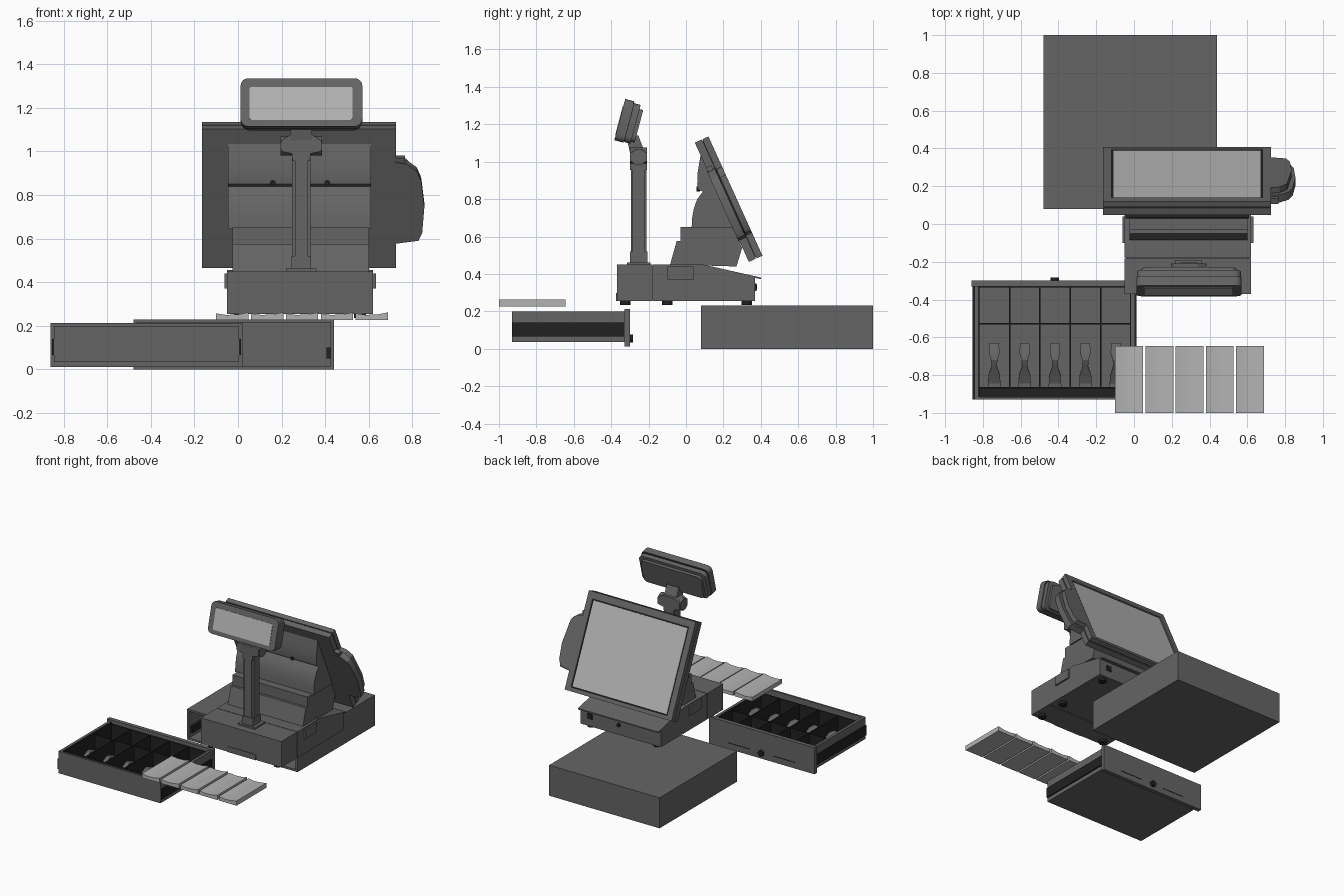
import bpy, bmesh, math
from mathutils import Vector, Matrix

cube = bpy.data.objects.get("Cube")
if cube:
    bpy.data.objects.remove(cube, do_unlink=True)


def material(name, value):
    m = bpy.data.materials.new(name)
    m.use_nodes = True
    col = (value, value, value, 1)
    m.diffuse_color = col
    m.node_tree.nodes["Principled BSDF"].inputs["Base Color"].default_value = col
    return m


GREY = material("dark grey plastic", 0.13)
LIGHT = material("light grey", 0.45)
BLACK = material("black", 0.015)


def finish(name, bm, mat):
    bmesh.ops.recalc_face_normals(bm, faces=bm.faces)
    for f in bm.faces:
        f.smooth = True
    for e in bm.edges:
        e.smooth = e.is_manifold and e.calc_face_angle(0) < math.radians(28)
    mesh = bpy.data.meshes.new(name)
    bm.to_mesh(mesh)
    bm.free()
    mesh.materials.append(mat)
    ob = bpy.data.objects.new(name, mesh)
    bpy.context.collection.objects.link(ob)
    return ob


def prism(name, ring, offset, mat):
    bm = bmesh.new()
    a = [bm.verts.new(p) for p in ring]
    b = [bm.verts.new(Vector(p) + Vector(offset)) for p in ring]
    n = len(a)
    bm.faces.new(a)
    bm.faces.new(b[::-1])
    for i in range(n):
        j = (i + 1) % n
        bm.faces.new((a[i], b[i], b[j], a[j]))
    return finish(name, bm, mat)


def box(name, x0, x1, y0, y1, z0, z1, mat=GREY):
    ring = [(x0, y0, z0), (x1, y0, z0), (x1, y1, z0), (x0, y1, z0)]
    return prism(name, ring, (0, 0, z1 - z0), mat)


def side(name, profile, x0, x1, mat=GREY):
    return prism(name, [(x0, y, z) for y, z in profile], (x1 - x0, 0, 0), mat)


def cyl(name, centre, axis, r, h, mat=BLACK, seg=24):
    bm = bmesh.new()
    rot = Vector((0, 0, 1)).rotation_difference(Vector(axis)).to_matrix().to_4x4()
    bmesh.ops.create_cone(bm, cap_ends=True, segments=seg, radius1=r, radius2=r,
                          depth=h, matrix=Matrix.Translation(centre) @ rot)
    return finish(name, bm, mat)


class Tilted:
    """Sloping plane: x across, v along the slope, d out of the face."""
    def __init__(self, y, z, v, n):
        self.o = Vector((0, y, z))
        self.v = Vector((0, *v)).normalized()
        self.n = Vector((0, *n)).normalized()

    def plate(self, name, outline, d0, d1, mat=GREY):
        ring = [self.o + Vector((x, 0, 0)) + self.v * v + self.n * d0 for x, v in outline]
        return prism(name, ring, self.n * (d1 - d0), mat)


def rect(x0, x1, v0, v1, r=0):
    if not r:
        return [(x0, v0), (x1, v0), (x1, v1), (x0, v1)]
    pts = []
    corners = [(x1 - r, v1 - r), (x0 + r, v1 - r), (x0 + r, v0 + r), (x1 - r, v0 + r)]
    for q, (cx, cv) in enumerate(corners):
        for k in range(5):
            t = (q + k / 4) * math.pi / 2
            pts.append((cx + r * math.cos(t), cv + r * math.sin(t)))
    return pts


# Cash drawer housing, open at the front
box("housing_top", -.48, .44, .08, 1, .215, .23)
box("housing_bottom", -.48, .44, .08, 1, 0, .015)
box("housing_back", -.48, .44, .985, 1, .015, .215)
for s in (-1, 1):
    wall, rail = -.02 + s * .4525, -.02 + s * .436
    box("housing_side", wall - .0075, wall + .0075, .08, .985, .015, .215)
    box("housing_rail", rail - .009, rail + .009, .1, .9, .05, .1, BLACK)

# Pulled-out drawer
box("drawer_floor", -.845, .005, -.93, -.33, .035, .05)
box("drawer_end", -.845, .005, -.93, -.915, .05, .2)
box("drawer_panel", -.86, .02, -.33, -.3, .012, .212)
for x in (-.835, -.005):
    s = 1 if x > -.4 else -1
    box("drawer_side", x - .01, x + .01, -.915, -.33, .05, .2)
    box("drawer_side_liner", x - s * .013 - .003, x - s * .013 + .003,
        -.915, -.33, .05, .195, BLACK)
    box("drawer_rail", x + s * .014 - .005, x + s * .014 + .005, -.93, -.33, .065, .14, BLACK)
    box("panel_groove", -.42 + s * .19 - .09, -.42 + s * .19 + .09, -.302, -.298, .055, .06, BLACK)
cyl("drawer_lock", (-.42, -.295, .055), (0, 1, 0), .022, .024)

# Cash tray with dividers
box("tray_floor", -.82, -.015, -.87, -.33, .05, .065)
box("tray_trough", -.82, -.015, -.915, -.87, .05, .055, BLACK)
box("tray_cross_divider", -.82, -.015, -.533, -.525, .065, .18, BLACK)
for y in (-.87, -.336):
    box("tray_end_liner", -.82, -.015, y, y + .006, .055, .185, BLACK)
for i in range(1, 5):
    x = -.82 + i * .161
    box("tray_divider", x - .004, x + .004, -.87, -.33, .065, .185, BLACK)

# Note clips
CLIP = [(-.865, .034, .075), (-.8, .03, .1), (-.755, .014, .13),
        (-.72, .017, .145), (-.68, .028, .14), (-.63, .024, .12)]
for i in range(5):
    cx = -.74 + i * .161
    bm = bmesh.new()
    rows = [[bm.verts.new((cx + s * w, y, z)) for s in (-1, 1)] for y, w, z in CLIP]
    for (a, b), (c, d) in zip(rows, rows[1:]):
        bm.faces.new((a, b, d, c))
    clip = finish("note_clip", bm, GREY)
    clip.modifiers.new("thickness", "SOLIDIFY").thickness = .008
    box("clip_hinge", cx - .034, cx + .034, -.864, -.845, .065, .09)

# Row of light stacks beside the drawer
for i in range(5):
    x, w = -.1 + i * .16, .148
    outline = [(0, .226), (w, .226), (w, .262), (.1, .252), (.045, .25), (0, .257)]
    prism("note_stack", [(x + u, -1, z) for u, z in outline], (0, .355, 0), LIGHT)

# Terminal base
box("base_front", -.05, .62, -.37, -.182, .255, .45)
side("base_rear", [(-.178, .255), (.37, .255), (.37, .385), (.08, .45), (-.178, .45)], -.05, .62)
box("base_seam", -.046, .616, -.183, -.177, .26, .446, BLACK)
side("base_lip", [(.07, .455), (.4, .381), (.4, .372), (.07, .446)], -.05, .62)
prism("base_front_tab", [(.165, -.375, .255), (.41, -.375, .255), (.41, -.375, .285),
                         (.395, -.375, .297), (.18, -.375, .297), (.165, -.375, .285)],
      (0, .006, 0), GREY)
box("base_port", .52, .56, .368, .376, .31, .35, BLACK)
cyl("base_button", (.3, .372, .33), (0, 1, 0), .014, .016)
for x in (-.055, .625):
    box("base_side_lug", x - .007, x + .007, -.1, .04, .37, .44)
for x in (.01, .56):
    for y in (-.325, -.1, .325):
        cyl("base_foot", (x, y, .245), (0, 0, 1), .028, .02)

# Terminal body
side("body_lower", [(-.085, .45), (-.05, .575), (-.03, .575), (-.03, .65),
                    (.25, .65), (.3, .54), (.27, .44)], -.025, .6)
side("body_upper", [(.03, .645), (.033, .7), (.042, .75), (.06, .8), (.09, .84), (.065, .85),
                    (.06, .88), (.062, .94), (.078, 1.035), (.252, .645)], -.045, .61)
for x in (.16, .41):
    cyl("body_screw", (x, .065, .855), (0, 1, 0), .013, .02)

# Monitor
mon = Tilted(.12, 1.135, (.29, -.64), (.64, .29))
X0, X1, L = -.165, .725, .7
mon.plate("monitor_rear_shell", rect(X0, X1, 0, L), -.08, -.04)
mon.plate("monitor_gap", rect(X0 + .008, X1 - .008, .008, L - .008), -.04, -.034, BLACK)
mon.plate("monitor_core", rect(X0, X1, 0, L), -.034, -.014)
for name, r in (("top", rect(X0, X1, 0, .05)), ("bottom", rect(X0, X1, .672, L)),
                ("right", rect(X0, -.12, .05, .672)), ("left", rect(.68, X1, .05, .672))):
    mon.plate("bezel_" + name, r, -.014, 0)
mon.plate("screen_edge", rect(-.12, .68, .05, .672), -.014, -.009, BLACK)
mon.plate("screen", rect(-.112, .672, .058, .664), -.009, -.005, LIGHT)

# Card reader on the monitor's side
mon.plate("card_reader", [(.72, .165), (.775, .175), (.82, .21), (.84, .26), (.855, .39),
                          (.845, .52), (.828, .56), (.72, .575)], -.085, -.04)
mon.plate("card_reader_front", [(.72, .175), (.77, .185), (.81, .225), (.835, .4),
                                (.825, .51), (.805, .55), (.72, .565)], -.034, 0)
mon.plate("card_slot", [(.72, .19), (.76, .195), (.8, .23), (.825, .4), (.8, .53), (.72, .55)],
          -.04, -.034, BLACK)
mon.plate("card_reader_tab", rect(.72, .765, .145, .18), -.08, -.05)

# Display pole
box("pole_foot", .22, .36, -.315, -.19, .45, .462)
box("pole_collar", .245, .335, -.3, -.205, .462, .52)
box("pole_core", .262, .318, -.295, -.212, .5, .97)
for x in (.258, .322):
    box("pole_side", x - .01, x + .01, -.286, -.22, .5, .97)
HALF = [(.04, .955), (.043, .99), (.092, 1.0), (.092, 1.05), (.05, 1.075)]
ring = [(.29 + x, -.3, z) for x, z in HALF] + [(.29 - x, -.3, z) for x, z in HALF[::-1]]
prism("pole_head", ring, (0, .092, 0), GREY)
cyl("tilt_joint", (.29, -.253, 1.025), (1, 0, 0), .043, .19, GREY)
side("display_neck", [(-.3, 1.05), (-.22, 1.05), (-.255, 1.14), (-.32, 1.14)], .24, .34)

# Customer display
disp = Tilted(-.383, 1.115, (.058, .22), (-.22, .058))
disp.plate("display_bezel", rect(.012, .57, 0, .228, .035), -.05, 0)
disp.plate("display_gap", rect(.018, .564, .006, .222, .03), -.054, -.05, BLACK)
disp.plate("display_rear", rect(.016, .566, .004, .218, .035), -.088, -.054)
disp.plate("display_rear_cap", rect(.04, .542, .015, .195, .03), -.108, -.088)
disp.plate("display_screen", rect(.053, .525, .03, .187, .01), -.002, .003, LIGHT)
